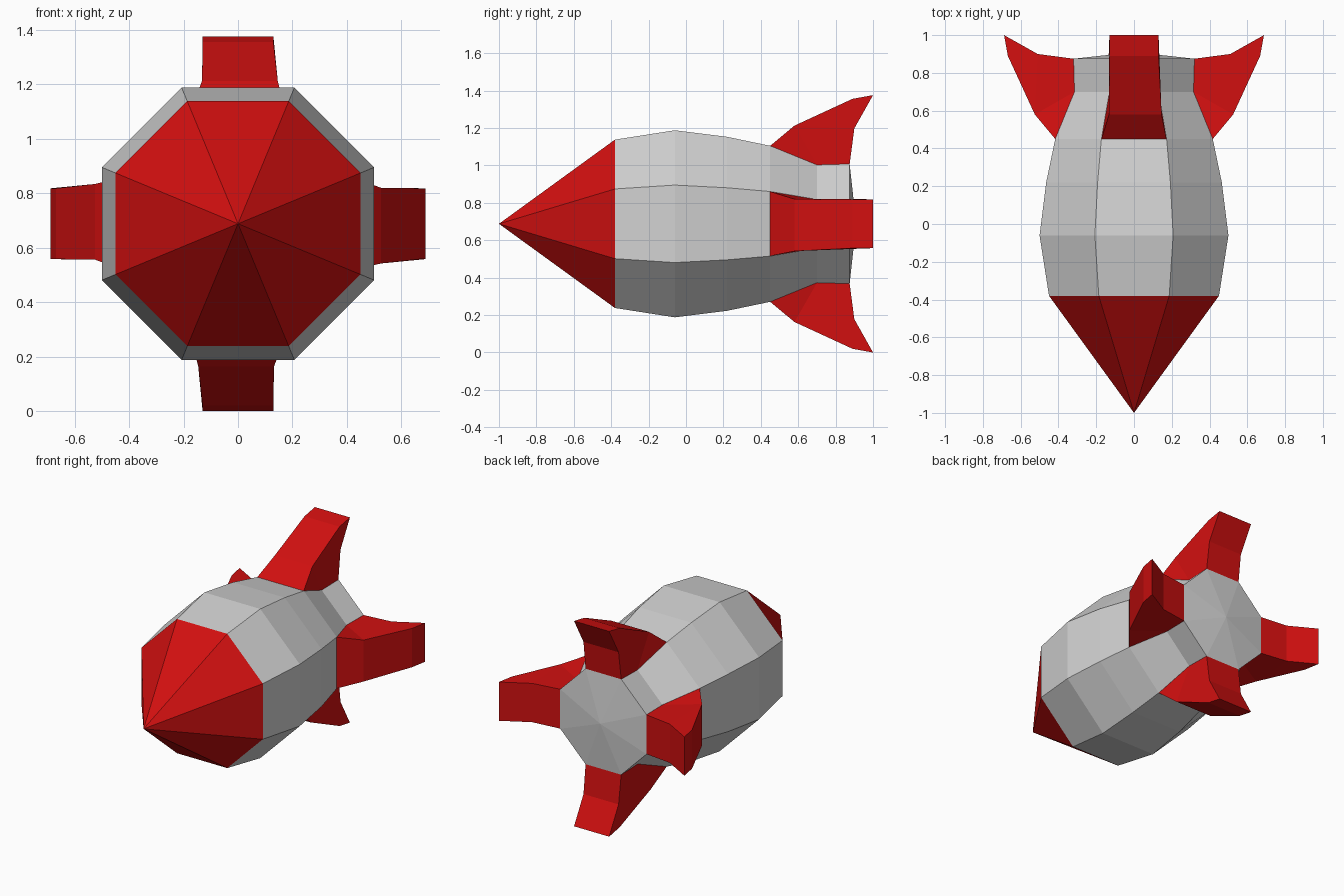
import bpy
import math

if "Cube" in bpy.data.objects:
    bpy.data.objects.remove(bpy.data.objects["Cube"], do_unlink=True)

AXIS_Z = 0.688


def make_material(name, colour):
    mat = bpy.data.materials.new(name)
    mat.use_nodes = True
    mat.diffuse_color = colour
    mat.node_tree.nodes["Principled BSDF"].inputs["Base Color"].default_value = colour
    return mat


red = make_material("red", (0.64, 0.005, 0.005, 1))
grey = make_material("light grey", (0.64, 0.64, 0.64, 1))


def make_object(name, verts, faces, mat):
    mesh = bpy.data.meshes.new(name)
    mesh.from_pydata(verts, [], faces)
    mesh.materials.append(mat)
    mesh.update()
    obj = bpy.data.objects.new(name, mesh)
    bpy.context.collection.objects.link(obj)
    # Consistent outward normals
    bpy.context.view_layer.objects.active = obj
    obj.select_set(True)
    bpy.ops.object.mode_set(mode="EDIT")
    bpy.ops.mesh.select_all(action="SELECT")
    bpy.ops.mesh.normals_make_consistent(inside=False)
    bpy.ops.object.mode_set(mode="OBJECT")
    obj.select_set(False)
    return obj


def octagon(y, flat_radius):
    r = flat_radius / math.cos(math.pi / 8)
    angles = [math.pi / 8 + i * math.pi / 4 for i in range(8)]
    return [(r * math.cos(a), y, AXIS_Z + r * math.sin(a)) for a in angles]


def lathe(name, profile, tip_y, mat):
    """Eight-sided shell through (y, radius) rings, closed by a point."""
    verts, faces = [], []
    for y, r in profile:
        verts += octagon(y, r)
    for k in range(len(profile) - 1):
        for i in range(8):
            j = (i + 1) % 8
            faces.append((8 * k + i, 8 * k + j, 8 * k + 8 + j, 8 * k + 8 + i))
    last = 8 * (len(profile) - 1)
    verts.append((0, tip_y, AXIS_Z))
    faces += [(last + i, last + (i + 1) % 8, len(verts) - 1) for i in range(8)]
    return make_object(name, verts, faces, mat)


# Hull with shallow pointed tail, and nose cone
lathe("hull", [(-0.38, 0.45), (-0.06, 0.5), (0.22, 0.465), (0.45, 0.417),
               (0.70, 0.315), (0.875, 0.32)], 0.91, grey)
lathe("nose_cone", [(-0.38, 0.45)], -1.0, red)

# Fin outline: y, distance from axis, half width on each side
FIN = [(0.45, 0.417, 0.172, 0.172), (0.58, 0.525, 0.132, 0.146),
       (0.89, 0.668, 0.13, 0.13), (1.0, 0.688, 0.13, 0.13),
       (0.90, 0.51, 0.13, 0.13), (0.875, 0.32, 0.132, 0.132),
       (0.70, 0.315, 0.13, 0.13)]


def make_fin(name, angle):
    s, c = math.sin(angle), math.cos(angle)
    verts = []
    for side in (-1, 1):
        for y, r, left, right in FIN:
            t = -left if side < 0 else right
            verts.append((r * s + t * c, y, AXIS_Z + r * c - t * s))
    n = len(FIN)
    # Leading edge, tip and trailing edge; open where it meets the hull
    faces = [(i, i + 1, n + i + 1, n + i) for i in range(5)]
    for o in (0, n):
        faces += [(o, o + 1, o + 6), (o + 1, o + 4, o + 5, o + 6),
                  (o + 1, o + 2, o + 3, o + 4)]
    make_object(name, verts, faces, red)


for i, name in enumerate(("top_fin", "left_fin", "bottom_fin", "right_fin")):
    make_fin(name, i * math.pi / 2)
